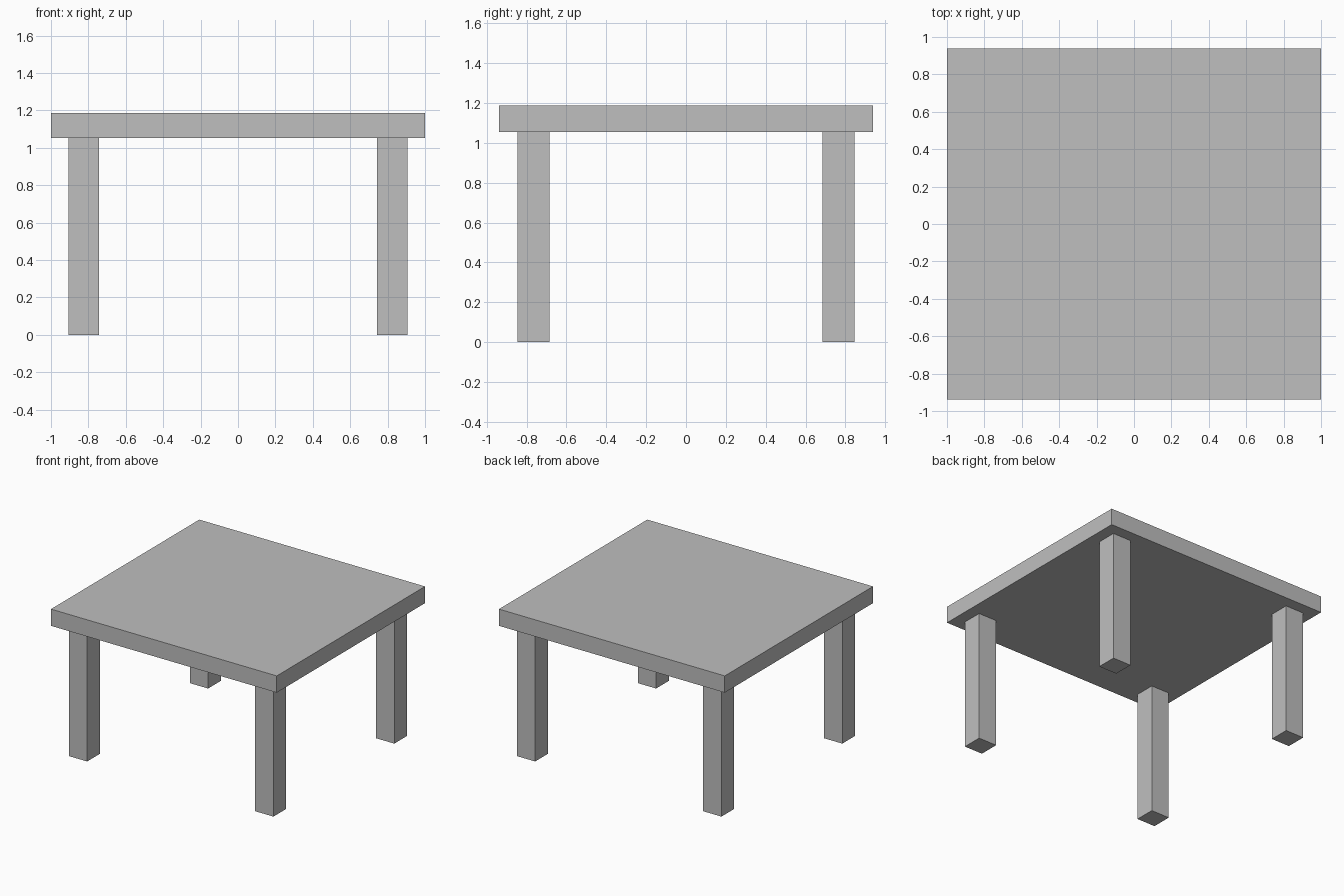
import bpy

cube = bpy.data.objects.get("Cube")
if cube:
    bpy.data.objects.remove(cube, do_unlink=True)

# Single flat grey
GREY = (0.52, 0.52, 0.52, 1.0)
grey = bpy.data.materials.new("light grey")
grey.use_nodes = True
grey.diffuse_color = GREY
grey.node_tree.nodes["Principled BSDF"].inputs["Base Color"].default_value = GREY


def box(name, centre, size):
    bpy.ops.mesh.primitive_cube_add(size=1, location=centre)
    ob = bpy.context.object
    ob.name = name
    ob.scale = size
    bpy.ops.object.transform_apply(location=False, rotation=False, scale=True)
    ob.data.materials.append(grey)
    return ob


TOP_Z = 1.187
LEG_H = 1.053
LEG_W = 0.162

# Table top
box("table_top", (0, 0, (TOP_Z + LEG_H) / 2), (2, 1.876, TOP_Z - LEG_H))

# Four square legs
for y_name, y in (("front", -1), ("back", 1)):
    for x_name, x in (("right", -1), ("left", 1)):
        box(f"{y_name}_{x_name}_leg", (x * 0.825, y * 0.765, LEG_H / 2),
            (LEG_W, LEG_W, LEG_H))
